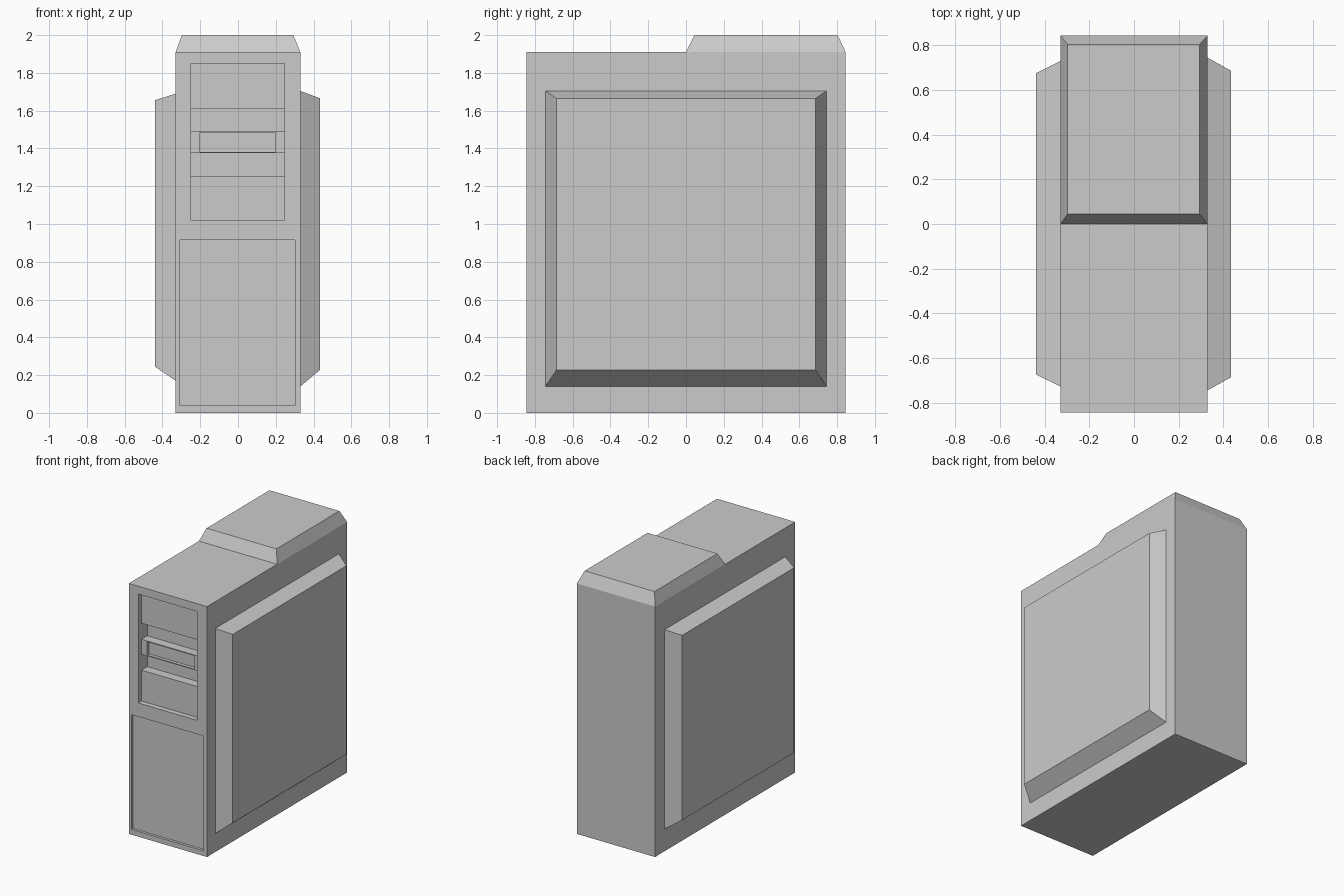
import bpy, bmesh
from mathutils import Vector

if "Cube" in bpy.data.objects:
    bpy.data.objects.remove(bpy.data.objects["Cube"])


def add_object(name, verts, faces):
    mesh = bpy.data.meshes.new(name)
    mesh.from_pydata([tuple(v) for v in verts], [], faces)
    bm = bmesh.new()
    bm.from_mesh(mesh)
    bmesh.ops.recalc_face_normals(bm, faces=bm.faces)
    bm.to_mesh(mesh)
    bm.free()
    obj = bpy.data.objects.new(name, mesh)
    bpy.context.collection.objects.link(obj)
    return obj


def ring(axis, level, a, b):
    """Rectangle a[0]..a[1] by b[0]..b[1], perpendicular to an axis."""
    out = []
    for u, v in ((a[0], b[0]), (a[1], b[0]), (a[1], b[1]), (a[0], b[1])):
        p = [u, v]
        p.insert(axis, level)
        out.append(Vector(p))
    return out


SIDES = [(i, (i + 1) % 4, (i + 1) % 4 + 4, i + 4) for i in range(4)]


def tapered_block(name, axis, base, top):
    verts = ring(axis, *base) + ring(axis, *top)
    return add_object(name, verts, [(3, 2, 1, 0), (4, 5, 6, 7)] + SIDES)


# Main case
W, D, H = 0.33, 0.845, 1.91
body = tapered_block("case_body", 2, (0, (-W, W), (-D, D)), (H, (-W, W), (-D, D)))

# Front recesses: x range, z range, depth
recesses = {
    "drive_bay": ((-0.25, 0.245), (1.02, 1.85), 0.04),
    "upper_gap": ((-0.25, 0.245), (1.49, 1.612), 0.11),
    "lower_gap": ((-0.25, 0.245), (1.255, 1.375), 0.11),
    "drive_slot": ((-0.205, 0.198), (1.382, 1.483), 0.065),
    "lower_panel": ((-0.307, 0.302), (0.04, 0.915), 0.02),
}
for name, (xs, zs, depth) in recesses.items():
    cutter = tapered_block(name + "_cutter", 1,
                           (-D - 0.1, xs, zs), (-D + depth, xs, zs))
    cutter.hide_render = True
    mod = body.modifiers.new(name, 'BOOLEAN')
    mod.operation = 'DIFFERENCE'
    mod.solver = 'EXACT'
    mod.object = cutter
    bpy.context.view_layer.objects.active = body
    bpy.ops.object.modifier_apply(modifier=mod.name)
    bpy.data.objects.remove(cutter)

# Raised top cover at the rear
tapered_block("top_cover", 2, (H, (-W, W), (0, D)),
              (2.0, (-0.297, 0.293), (0.045, 0.803)))

# Bevelled side panels
tapered_block("right_side_panel", 0, (W, (-0.745, 0.745), (0.14, 1.705)),
              (0.435, (-0.686, 0.686), (0.228, 1.665)))
tapered_block("left_side_panel", 0, (-W, (-0.727, 0.73), (0.17, 1.69)),
              (-0.44, (-0.674, 0.675), (0.245, 1.655)))
